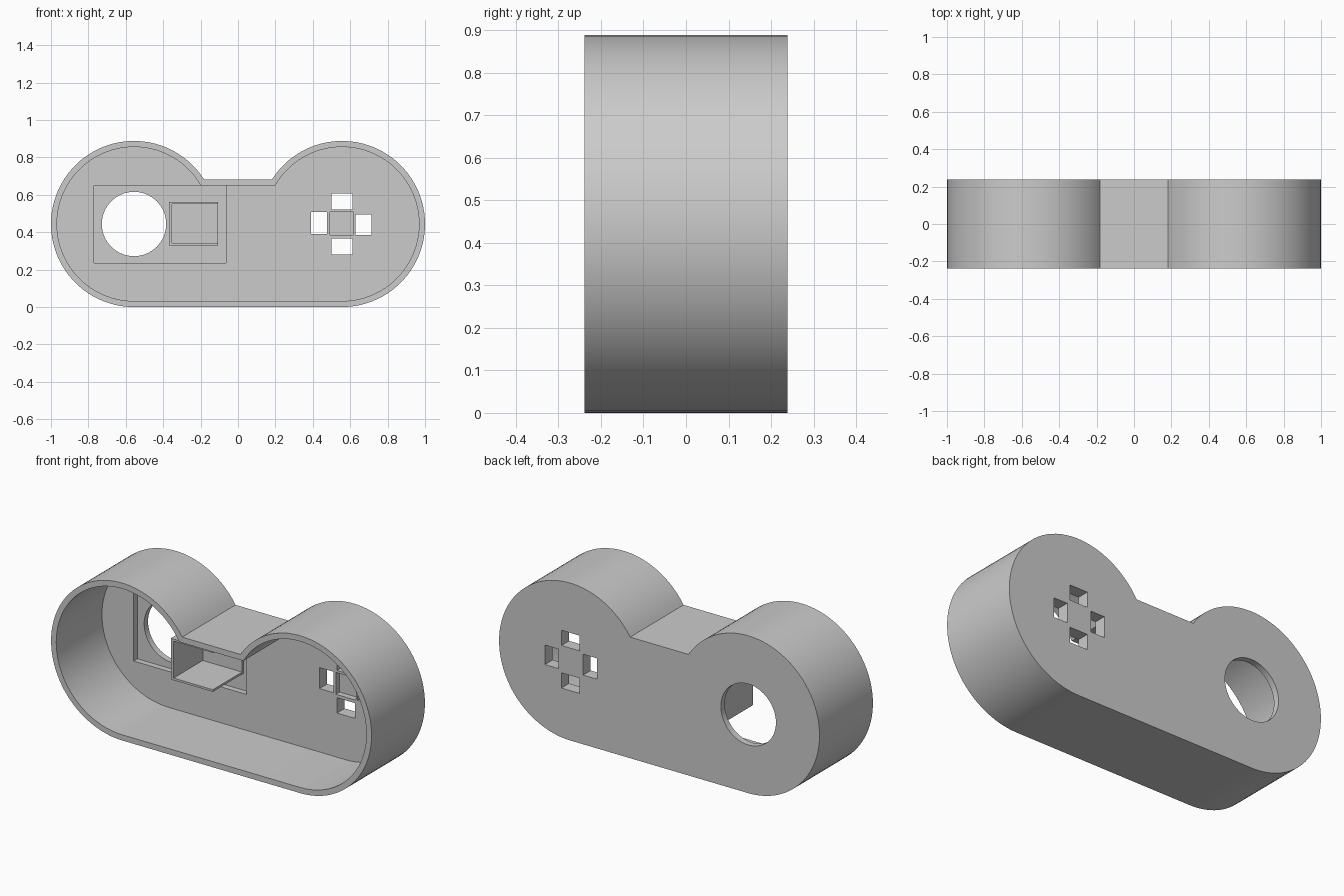
import bpy, bmesh, math

cube = bpy.data.objects.get("Cube")
if cube:
    bpy.data.objects.remove(cube, do_unlink=True)

grey = bpy.data.materials.new("light grey plastic")
grey.use_nodes = True
colour = (0.6, 0.6, 0.6, 1)
grey.diffuse_color = colour
grey.node_tree.nodes["Principled BSDF"].inputs["Base Color"].default_value = colour

FRONT, BACK = -0.238, 0.238
INNER_BACK, RECESS = 0.17, 0.203
LOBE_X, LOBE_Z, LOBE_R, BRIDGE_Z = 0.556, 0.444, 0.444, 0.683
WALL = 0.032


def prism(name, points, y0, y1):
    """Extrude an outline in x and z from y0 to y1."""
    bm = bmesh.new()
    face = bm.faces.new([bm.verts.new((x, y0, z)) for x, z in points])
    moved = bmesh.ops.extrude_face_region(bm, geom=[face])["geom"]
    verts = [v for v in moved if isinstance(v, bmesh.types.BMVert)]
    bmesh.ops.translate(bm, verts=verts, vec=(0, y1 - y0, 0))
    bmesh.ops.recalc_face_normals(bm, faces=bm.faces)
    mesh = bpy.data.meshes.new(name)
    bm.to_mesh(mesh)
    bm.free()
    mesh.materials.append(grey)
    obj = bpy.data.objects.new(name, mesh)
    bpy.context.collection.objects.link(obj)
    return obj


def block(name, x0, x1, z0, z1, y0, y1):
    return prism(name, [(x0, z0), (x1, z0), (x1, z1), (x0, z1)], y0, y1)


def outline(inset, steps=56):
    """Two round lobes joined by a flat base and a lower bridge."""
    r, top = LOBE_R - inset, BRIDGE_Z - inset
    end = math.pi - math.asin((top - LOBE_Z) / r)
    half = []
    for i in range(steps + 1):
        a = -math.pi / 2 + (end + math.pi / 2) * i / steps
        half.append((LOBE_X + r * math.cos(a), LOBE_Z + r * math.sin(a)))
    return half + [(-x, z) for x, z in reversed(half)]


def activate(obj):
    bpy.ops.object.select_all(action='DESELECT')
    obj.select_set(True)
    bpy.context.view_layer.objects.active = obj


def cut(obj, cutter):
    cutter.hide_render = True
    mod = obj.modifiers.new("cut", 'BOOLEAN')
    mod.operation, mod.solver, mod.object = 'DIFFERENCE', 'EXACT', cutter
    activate(obj)
    bpy.ops.object.modifier_apply(modifier=mod.name)
    bpy.data.objects.remove(cutter, do_unlink=True)


# Hollow shell, open at the front
shell = prism("shell", outline(0), FRONT, BACK)
cut(shell, prism("cavity_cutter", outline(WALL), FRONT - 0.1, INNER_BACK))

# Shallow rectangular recess and round opening
cut(shell, block("recess_cutter", -0.77, -0.065, 0.235, 0.65, 0, RECESS))
ring = [2 * math.pi * i / 64 for i in range(64)]
circle = [(-LOBE_X + 0.172 * math.cos(a), LOBE_Z + 0.172 * math.sin(a)) for a in ring]
cut(shell, prism("round_cutter", circle, 0, BACK + 0.1))

# Four button openings around a blind square pocket
for x, z, w, h in [(0.555, 0.564, 0.112, 0.086), (0.555, 0.324, 0.112, 0.086),
                   (0.433, 0.449, 0.086, 0.118), (0.671, 0.441, 0.086, 0.11)]:
    cut(shell, block("button_cutter", x - w / 2, x + w / 2, z - h / 2, z + h / 2,
                     0, BACK + 0.1))
cut(shell, block("pocket_cutter", 0.492, 0.617, 0.385, 0.508, 0, RECESS))
activate(shell)
bpy.ops.object.shade_smooth_by_angle(angle=math.radians(25))

# Bracket in the recess, open at the front and one side
bracket = [(-0.108, 0.33), (-0.108, 0.342), (-0.353, 0.342), (-0.353, 0.55),
           (-0.108, 0.55), (-0.108, 0.562), (-0.37, 0.562), (-0.37, 0.33)]
prism("bracket", bracket, -0.07, RECESS)
block("bracket_back", -0.353, -0.108, 0.342, 0.55, 0.19, RECESS)
